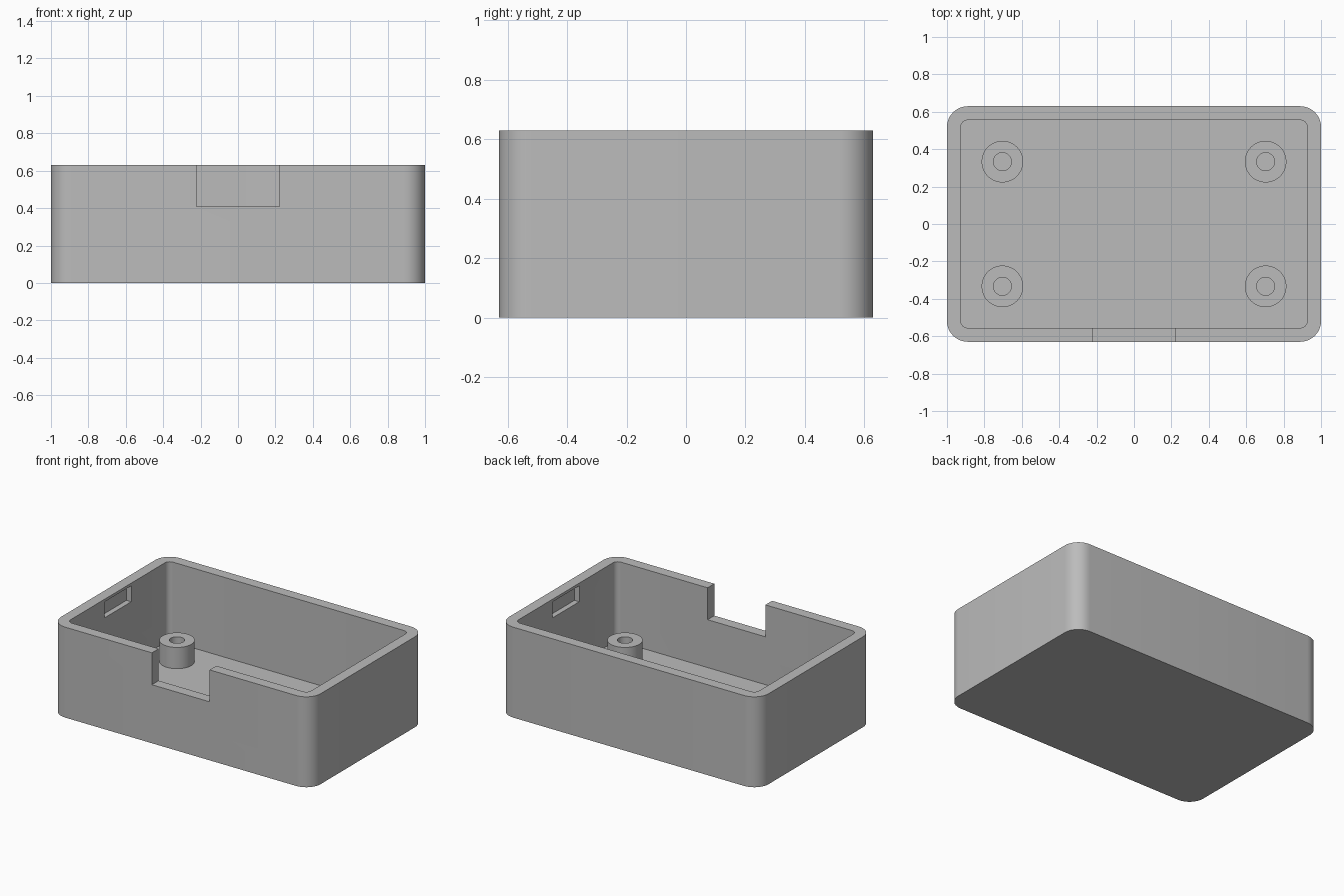
import bpy, bmesh, math
from mathutils import Vector

if "Cube" in bpy.data.objects:
    bpy.data.objects.remove(bpy.data.objects["Cube"])

U = 2 / 54                      # working unit: the tray is 54 x 34 x 17
LENGTH, DEPTH, HEIGHT, WALL = 54, 34, 17, 2

grey = bpy.data.materials.new("plain grey")
grey.use_nodes = True
grey.diffuse_color = (0.5, 0.5, 0.5, 1)
grey.node_tree.nodes["Principled BSDF"].inputs["Base Color"].default_value = (0.5, 0.5, 0.5, 1)


def make_object(name, bm):
    """Turn a bmesh in working units into a scaled object."""
    bmesh.ops.scale(bm, vec=(U, U, U), verts=bm.verts)
    bmesh.ops.recalc_face_normals(bm, faces=bm.faces)
    mesh = bpy.data.meshes.new(name)
    bm.to_mesh(mesh)
    bm.free()
    mesh.materials.append(grey)
    obj = bpy.data.objects.new(name, mesh)
    bpy.context.collection.objects.link(obj)
    return obj


def block(name, size, bottom, x=0, y=0, radius=0):
    """Box standing on height bottom, with optional rounded upright edges."""
    bm = bmesh.new()
    bmesh.ops.create_cube(bm, size=1)
    bmesh.ops.scale(bm, vec=size, verts=bm.verts)
    bmesh.ops.translate(bm, vec=(x, y, bottom + size[2] / 2), verts=bm.verts)
    if radius:
        upright = [e for e in bm.edges
                   if abs(e.verts[0].co.z - e.verts[1].co.z) > size[2] / 2]
        bmesh.ops.bevel(bm, geom=upright, offset=radius, segments=10,
                        profile=0.5, affect='EDGES')
    return make_object(name, bm)


def select(obj):
    bpy.ops.object.select_all(action='DESELECT')
    obj.select_set(True)
    bpy.context.view_layer.objects.active = obj


def cut(obj, cutter):
    cutter.hide_render = True
    mod = obj.modifiers.new("cut", 'BOOLEAN')
    mod.operation = 'DIFFERENCE'
    mod.solver = 'EXACT'
    mod.object = cutter
    select(obj)
    bpy.ops.object.modifier_apply(modifier=mod.name)
    bpy.data.objects.remove(cutter)


def smooth(obj):
    select(obj)
    bpy.ops.object.shade_smooth_by_angle(angle=math.radians(30))


# Tray shell: rounded block, hollowed from above
tray = block("tray", (LENGTH, DEPTH, HEIGHT), 0, radius=3)
cut(tray, block("cavity", (LENGTH - 2 * WALL, DEPTH - 2 * WALL, HEIGHT), WALL, radius=1))

# Open notch in the front wall
cut(tray, block("front_notch", (12, 4, 8), 11, y=-DEPTH / 2))

# Blind catch pockets inside both end walls
for side in (-1, 1):
    cut(tray, block("catch_pocket", (2, 8, 3), 13.5, x=side * (LENGTH / 2 - WALL)))
smooth(tray)


# Hollow screw posts on the floor
def screw_post(name, x, y):
    bm = bmesh.new()
    profile = [(3, WALL), (3, 6), (1.3, 6), (1.3, WALL)]
    verts = [bm.verts.new((r, 0, z)) for r, z in profile]
    edges = [bm.edges.new(pair) for pair in zip(verts, verts[1:])]
    bmesh.ops.spin(bm, geom=verts + edges, cent=(0, 0, 0), axis=(0, 0, 1),
                   angle=math.tau, steps=48)
    bmesh.ops.remove_doubles(bm, verts=bm.verts, dist=0.001)
    bmesh.ops.translate(bm, vec=Vector((x, y, 0)), verts=bm.verts)
    smooth(make_object(name, bm))


for end, x in (("right", -19), ("left", 19)):
    for row, y in (("front", -9), ("back", 9)):
        screw_post(f"screw_post_{row}_{end}", x, y)
